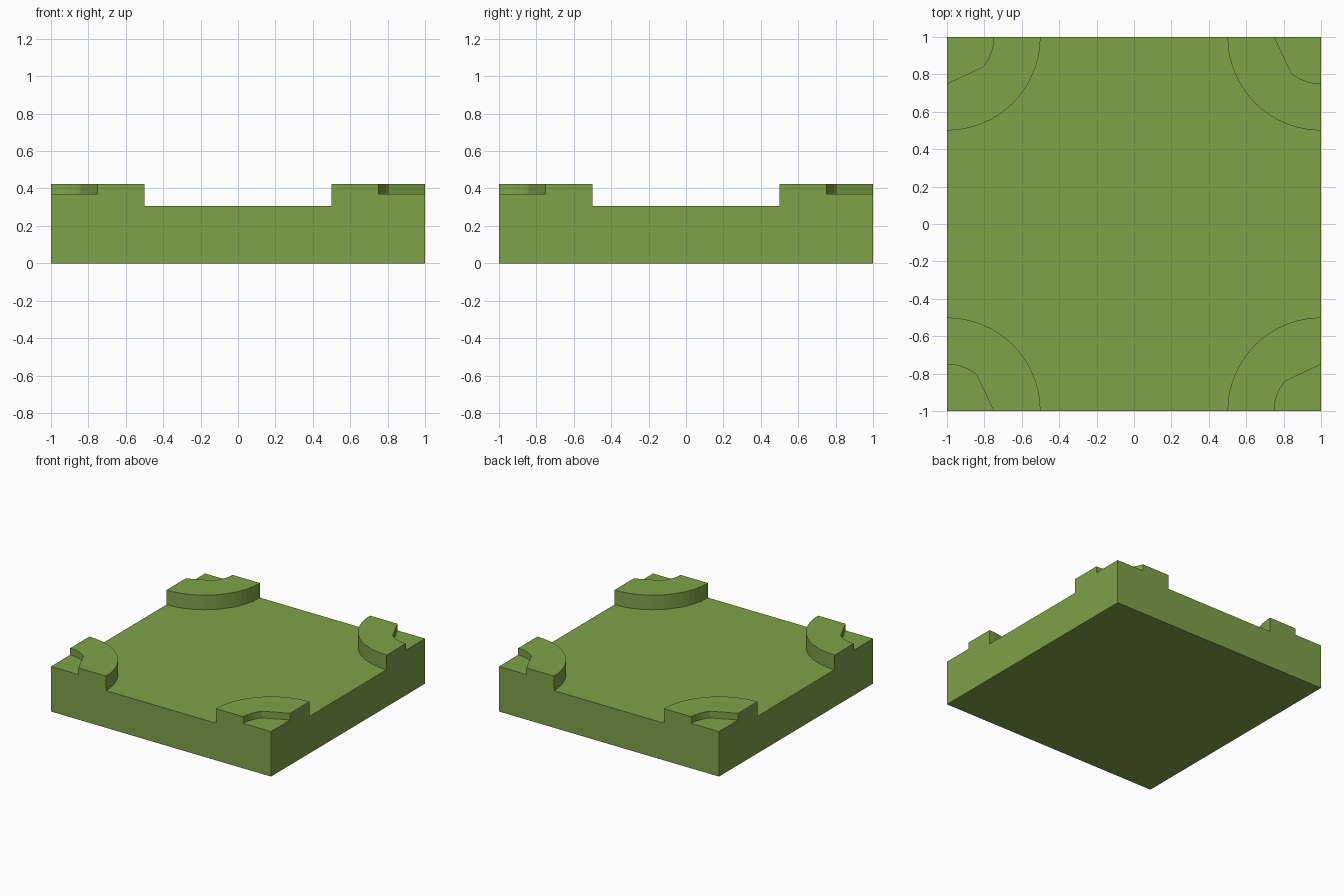
import bpy, bmesh, math
from mathutils import Matrix, Vector

if "Cube" in bpy.data.objects:
    bpy.data.objects.remove(bpy.data.objects["Cube"])

FLOOR, RECESS, TOP = 0.305, 0.37, 0.425
R_OUT, R_IN = 0.5, 0.25
SEG = 16

bm = bmesh.new()


def face(points):
    bm.faces.new([bm.verts.new(p) for p in points])


def at(points, z):
    return [Vector((x, y, z)) for x, y in points]


def arc(radius, steps):
    # arc about the corner (1, 1), starting on the x = 1 side
    return [(1 - radius * math.sin(i * math.pi / 2 / SEG),
             1 - radius * math.cos(i * math.pi / 2 / SEG)) for i in steps]


def wall(points, z0, z1):
    for a, b in zip(points, points[1:]):
        face([(*a, z0), (*b, z0), (*b, z1), (*a, z1)])


outer = arc(R_OUT, range(SEG + 1))
inner = arc(R_IN, range(8)) + [(1 - R_IN, 1)]  # partial arc, then straight edge

# one corner: raised quarter disc with notched pocket
wall(outer, FLOOR, TOP)
wall(inner, RECESS, TOP)
face(at(outer + inner[::-1], TOP))
face(at(inner + [(1, 1)], RECESS))

# one stepped side of the slab
half = [(1, 0), (1, RECESS), (1 - R_IN, RECESS), (1 - R_IN, TOP),
        (1 - R_OUT, TOP), (1 - R_OUT, FLOOR)]
side = half + [(-x, z) for x, z in half[::-1]]
face([(x, -1, z) for x, z in side])

# repeat corner and side around the centre
quarter = bm.faces[:]
for k in range(1, 4):
    copy = bmesh.ops.duplicate(bm, geom=quarter)["geom"]
    verts = [g for g in copy if isinstance(g, bmesh.types.BMVert)]
    bmesh.ops.rotate(bm, verts=verts, cent=(0, 0, 0),
                     matrix=Matrix.Rotation(k * math.pi / 2, 3, 'Z'))

# sunken floor between the corners, and the underside
floor = []
for k in range(4):
    rot = Matrix.Rotation(k * math.pi / 2, 3, 'Z')
    floor += [rot @ p for p in at(outer, FLOOR)]
face(floor)
face(at([(-1, -1), (-1, 1), (1, 1), (1, -1)], 0))

bmesh.ops.remove_doubles(bm, verts=bm.verts[:], dist=1e-4)
bmesh.ops.recalc_face_normals(bm, faces=bm.faces[:])

mesh = bpy.data.meshes.new("base_tile")
bm.to_mesh(mesh)
bm.free()
tile = bpy.data.objects.new("base_tile", mesh)
bpy.context.collection.objects.link(tile)

mat = bpy.data.materials.new("green")
mat.diffuse_color = (0.21, 0.36, 0.065, 1)
mat.use_nodes = True
mat.node_tree.nodes["Principled BSDF"].inputs["Base Color"].default_value = mat.diffuse_color
mesh.materials.append(mat)
